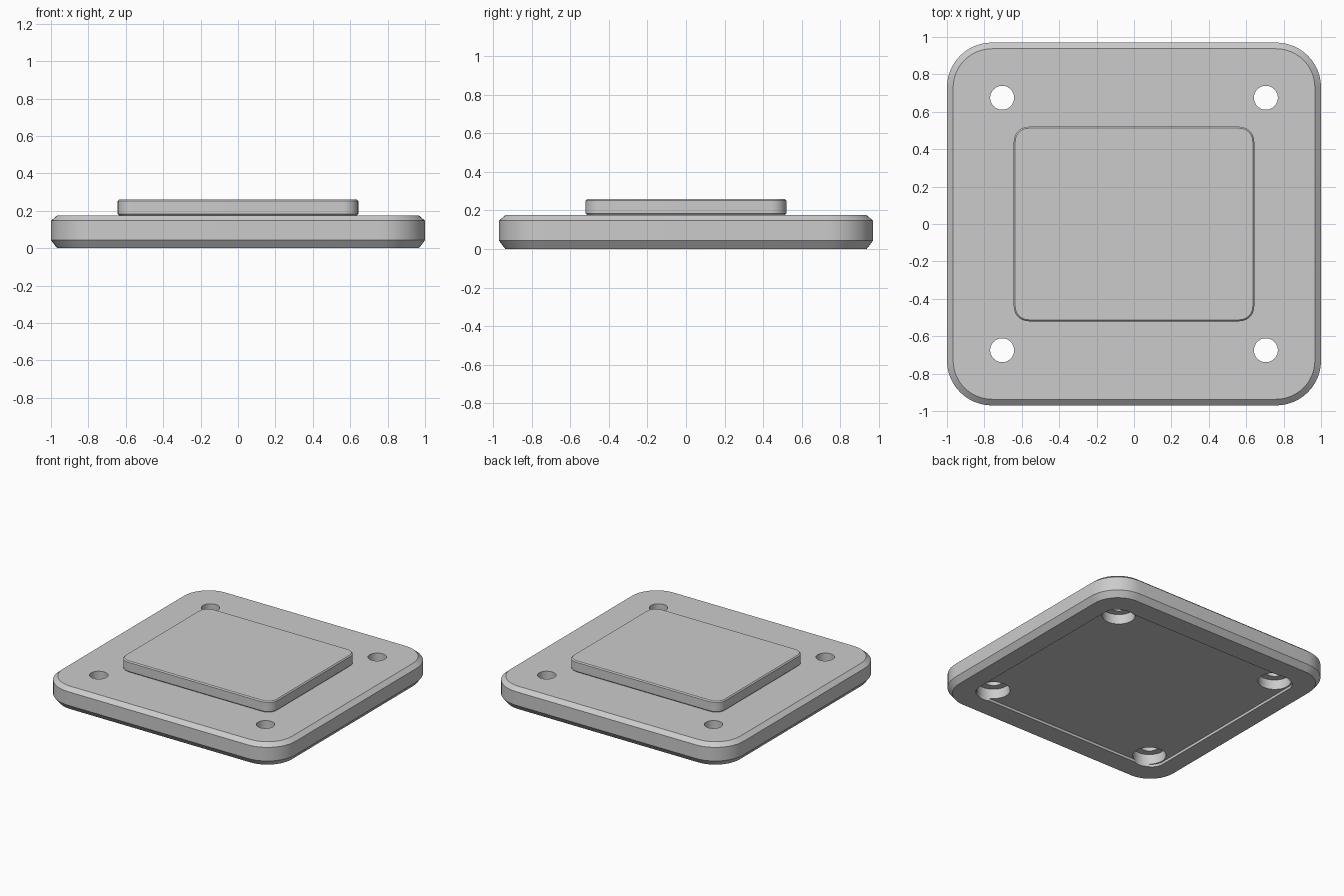
import bpy, bmesh, math

if "Cube" in bpy.data.objects:
    bpy.data.objects.remove(bpy.data.objects["Cube"])

grey = bpy.data.materials.new("plain grey")
grey.diffuse_color = (0.6, 0.6, 0.6, 1)
grey.use_nodes = True
grey.node_tree.nodes["Principled BSDF"].inputs["Base Color"].default_value = grey.diffuse_color


def outline(hx, hy, r, n=12):
    """Rounded rectangle, counter-clockwise."""
    pts = []
    for k, (sx, sy) in enumerate([(1, 1), (-1, 1), (-1, -1), (1, -1)]):
        for i in range(n + 1):
            a = math.pi / 2 * (k + i / n)
            pts.append((sx * (hx - r) + r * math.cos(a), sy * (hy - r) + r * math.sin(a)))
    return pts


def slab(name, hx, hy, r, levels):
    """Stack rounded rectangles; levels are (height, inset) pairs."""
    bm = bmesh.new()
    rings = [[bm.verts.new((x, y, z)) for x, y in outline(hx - d, hy - d, r - d)]
             for z, d in levels]
    for lo, hi in zip(rings, rings[1:]):
        for i in range(len(lo)):
            j = (i + 1) % len(lo)
            bm.faces.new((lo[i], lo[j], hi[j], hi[i]))
    bm.faces.new(rings[0][::-1])
    bm.faces.new(rings[-1])
    me = bpy.data.meshes.new(name)
    bm.to_mesh(me)
    bm.free()
    ob = bpy.data.objects.new(name, me)
    bpy.context.collection.objects.link(ob)
    me.materials.append(grey)
    return ob


def cylinder(name, x, y, r, z0, z1):
    bpy.ops.mesh.primitive_cylinder_add(vertices=48, radius=r, depth=z1 - z0,
                                        location=(x, y, (z0 + z1) / 2))
    ob = bpy.context.object
    ob.name = name
    ob.data.materials.append(grey)
    return ob


# base plate with chamfered rims, and the raised pad on top
plate = slab("base_plate", 1, 0.97, 0.24,
             [(0, 0.033), (0.043, 0), (0.147, 0), (0.175, 0.033)])
pad = slab("raised_pad", 0.643, 0.52, 0.08,
           [(0.175, 0.008), (0.183, 0), (0.252, 0), (0.26, 0.008)])

# shallow underside recess, screw holes and their counterbores
cutters = [slab("recess_cutter", 0.83, 0.78, 0.1, [(-0.1, 0), (0.02, 0)])]
for sx in (-1, 1):
    for sy in (-1, 1):
        x, y = sx * 0.705, sy * 0.675
        cutters.append(cylinder("counterbore_cutter", x, y, 0.115, -0.12, 0.095))
        cutters.append(cylinder("hole_cutter", x, y, 0.064, -0.14, 0.3))
for c in cutters:
    mod = plate.modifiers.new("cut", 'BOOLEAN')
    mod.operation, mod.solver, mod.object = 'DIFFERENCE', 'EXACT', c
    bpy.context.view_layer.objects.active = plate
    bpy.ops.object.modifier_apply(modifier=mod.name)
for c in cutters:
    bpy.data.objects.remove(c)

# smooth rounded corners, sharp edges kept
for ob in (plate, pad):
    bpy.ops.object.select_all(action='DESELECT')
    ob.select_set(True)
    bpy.context.view_layer.objects.active = ob
    bpy.ops.object.shade_smooth_by_angle(angle=math.radians(25))
